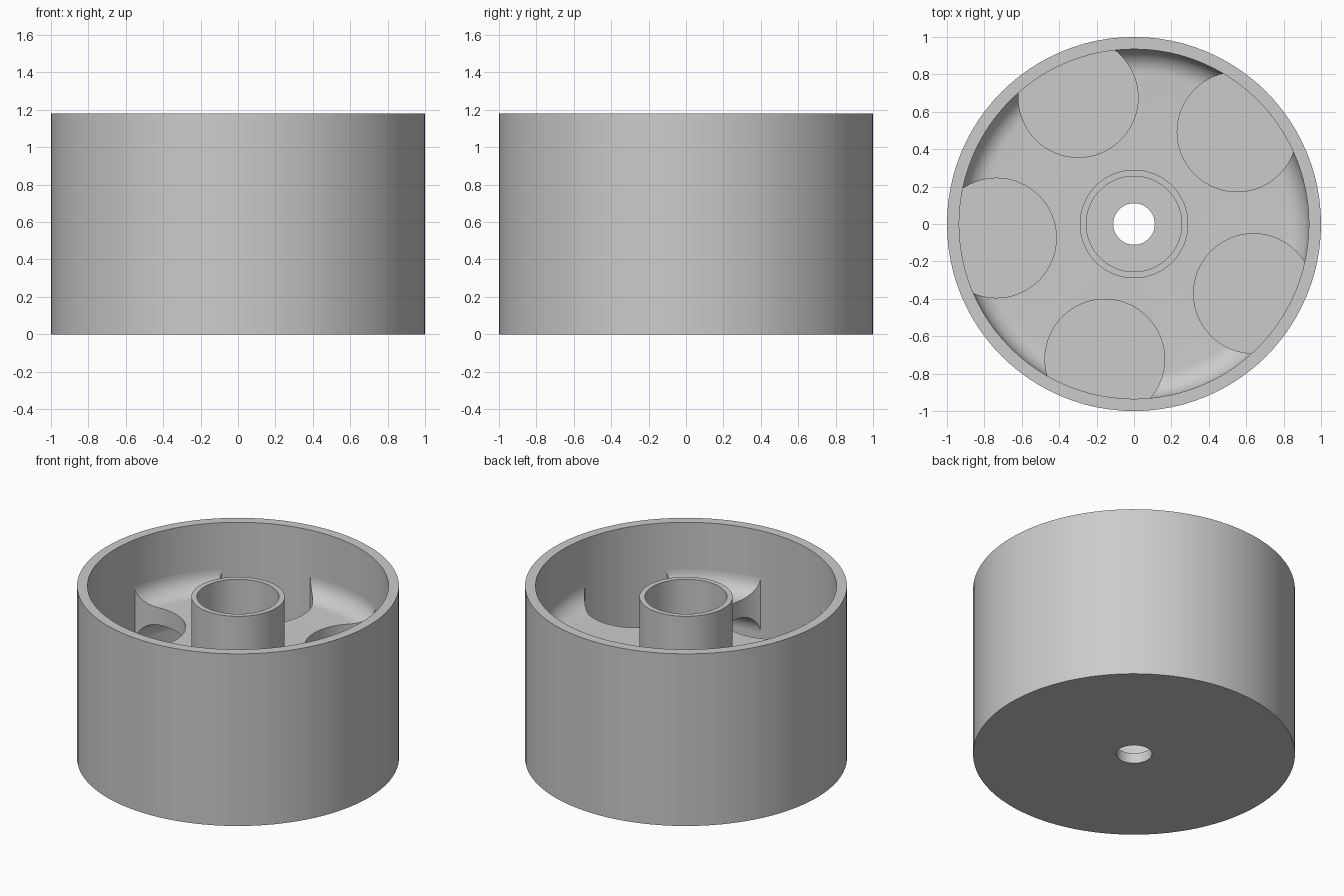
import bpy, bmesh, math

cube = bpy.data.objects.get("Cube")
if cube:
    bpy.data.objects.remove(cube, do_unlink=True)

SEGMENTS = 96
HEIGHT = 1.18
RIM_INNER = 0.935
FLOOR = 0.07
HUB_OUTER, HUB_INNER, HUB_TOP = 0.29, 0.255, 1.106
BORE = 0.111
WEB_LOW, WEB_TOP, FILLET = 0.613, 0.73, 0.125

grey = bpy.data.materials.new("plain_grey")
grey.use_nodes = True
colour = (0.6, 0.6, 0.6, 1)
grey.diffuse_color = colour
grey.node_tree.nodes["Principled BSDF"].inputs["Base Color"].default_value = colour


def lathe(name, profile):
    """Spin a closed (radius, height) profile around z."""
    bm = bmesh.new()
    rings = []
    for i in range(SEGMENTS):
        a = math.tau * i / SEGMENTS
        rings.append([bm.verts.new((r * math.cos(a), r * math.sin(a), z)) for r, z in profile])
    n = len(profile)
    for i, ring in enumerate(rings):
        after = rings[(i + 1) % SEGMENTS]
        for j in range(n):
            k = (j + 1) % n
            bm.faces.new((ring[j], after[j], after[k], ring[k]))
    bmesh.ops.recalc_face_normals(bm, faces=bm.faces)
    mesh = bpy.data.meshes.new(name)
    bm.to_mesh(mesh)
    bm.free()
    obj = bpy.data.objects.new(name, mesh)
    bpy.context.collection.objects.link(obj)
    mesh.materials.append(grey)
    return obj


def smooth(obj):
    bpy.ops.object.select_all(action='DESELECT')
    obj.select_set(True)
    bpy.context.view_layer.objects.active = obj
    bpy.ops.object.shade_smooth_by_angle(angle=math.radians(30))


# Rim wall, closed floor and hub tube with a through bore
shell = lathe("wheel_shell", [
    (BORE, 0), (1, 0), (1, HEIGHT), (RIM_INNER, HEIGHT), (RIM_INNER, FLOOR),
    (HUB_OUTER, FLOOR), (HUB_OUTER, HUB_TOP), (HUB_INNER, HUB_TOP),
    (HUB_INNER, FLOOR), (BORE, FLOOR)])
smooth(shell)

# Web plate, filleted into the rim wall above and below
steps = 10
curve = [(RIM_INNER - FILLET + FILLET * math.sin(t), FILLET * (1 - math.cos(t)))
         for t in (math.pi / 2 * i / steps for i in range(steps + 1))]
embed = RIM_INNER + 0.015
profile = [(HUB_INNER + 0.015, WEB_LOW)]
profile += [(r, WEB_LOW - h) for r, h in curve]
profile += [(embed, WEB_LOW - FILLET), (embed, WEB_TOP + FILLET)]
profile += [(r, WEB_TOP + h) for r, h in reversed(curve)]
profile += [(HUB_INNER + 0.015, WEB_TOP)]
web = lathe("web_plate", profile)

# Five round openings through the web
bm = bmesh.new()
for i in range(5):
    a = math.radians(41.8 + 72 * i)
    made = bmesh.ops.create_cone(bm, cap_ends=True, segments=64, radius1=0.32,
                                 radius2=0.32, depth=1)
    bmesh.ops.translate(bm, verts=made["verts"],
                        vec=(0.739 * math.cos(a), 0.739 * math.sin(a), 0.67))
mesh = bpy.data.meshes.new("opening_cutters")
bm.to_mesh(mesh)
bm.free()
cutter = bpy.data.objects.new("opening_cutters", mesh)
bpy.context.collection.objects.link(cutter)

cut = web.modifiers.new("openings", 'BOOLEAN')
cut.operation = 'DIFFERENCE'
cut.solver = 'EXACT'
cut.object = cutter
bpy.ops.object.select_all(action='DESELECT')
web.select_set(True)
bpy.context.view_layer.objects.active = web
bpy.ops.object.modifier_apply(modifier=cut.name)
bpy.data.objects.remove(cutter, do_unlink=True)
smooth(web)
